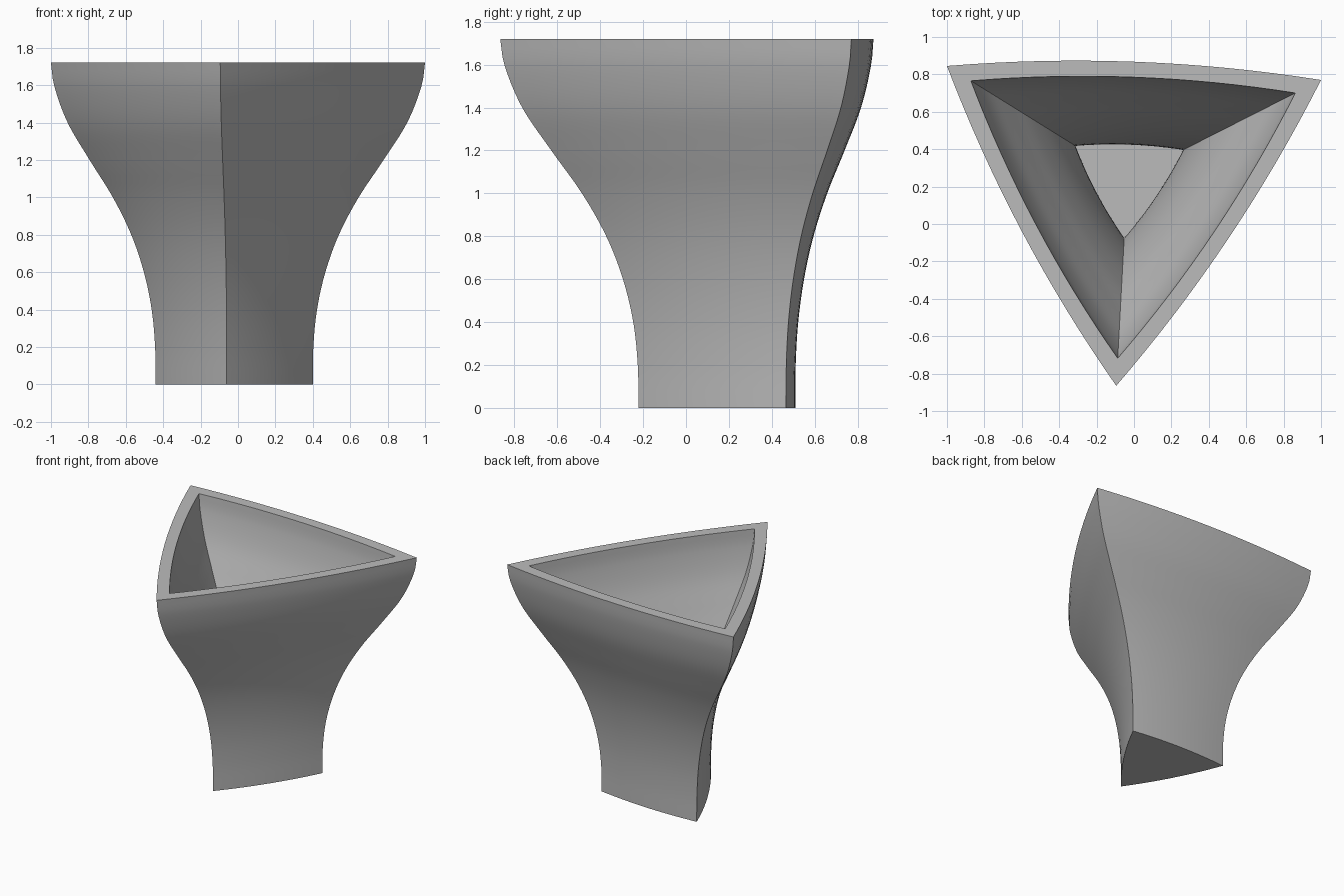
import bpy
import bmesh
import math
from mathutils import Vector

cube = bpy.data.objects.get("Cube")
if cube:
    bpy.data.objects.remove(cube)

HEIGHT, WALL, STEPS, SEGS = 1.72, 0.08, 40, 16
CENTRE = Vector((-0.035, 0.245))
CORNERS = [Vector(c) for c in ((-1, 0.845), (-0.095, -0.865), (1, 0.77))]
# Flare of the body: (height, size relative to the rim)
FLARE = [(0, .42), (.2, .423), (.4, .442), (.6, .485), (.8, .555), (1.0, .657),
         (1.2, .786), (1.4, .908), (1.6, .983), (HEIGHT, 1.0)]


def slope(i):
    a, b = FLARE[max(i - 1, 0)], FLARE[min(i + 1, len(FLARE) - 1)]
    return (b[1] - a[1]) / (b[0] - a[0])


def size(z):
    """Smooth cubic through the flare points."""
    i = max(k for k in range(len(FLARE) - 1) if FLARE[k][0] <= z or k == 0)
    (z0, s0), (z1, s1) = FLARE[i], FLARE[i + 1]
    h = z1 - z0
    t = (z - z0) / h
    return (s0 * (1 + 2 * t) * (1 - t) ** 2 + slope(i) * h * t * (1 - t) ** 2
            + s1 * t * t * (3 - 2 * t) + slope(i + 1) * h * t * t * (t - 1))


def inner_size(z):
    """Size of the hollow, keeping an even wall thickness."""
    d = 0.01
    lean = (size(min(z + d, HEIGHT)) - size(z - d)) / (2 * d)
    return size(z) - 0.1325 * math.sqrt(1 + (0.6 * lean) ** 2)


# Rounded triangle outline, with gently bowed sides
outline = []
for k in range(3):
    a, b = CORNERS[k], CORNERS[(k + 1) % 3]
    out = Vector(((b - a).y, -(b - a).x)).normalized()
    if out.dot((a + b) / 2 - CENTRE) < 0:
        out = -out
    for j in range(SEGS):
        t = j / SEGS
        outline.append(a.lerp(b, t) + out * 0.06 * 4 * t * (1 - t) - CENTRE)

bm = bmesh.new()


def ring(s, z):
    return [bm.verts.new((*(CENTRE + p * s), z)) for p in outline]


# Up the outside, over the rim and down the inside
outer = [ring(size(HEIGHT * i / STEPS), HEIGHT * i / STEPS) for i in range(STEPS + 1)]
inner = []
for i in range(STEPS, -1, -1):
    z = WALL + (HEIGHT - WALL) * i / STEPS
    inner.append(ring(inner_size(z), z))
rings = outer + inner
n = len(outline)
for lo, hi in zip(rings, rings[1:]):
    for j in range(n):
        k = (j + 1) % n
        bm.faces.new((lo[j], lo[k], hi[k], hi[j]))
# Base and inside floor
bm.faces.new(rings[0][::-1])
bm.faces.new(rings[-1])
bmesh.ops.recalc_face_normals(bm, faces=bm.faces)

mesh = bpy.data.meshes.new("vase_body")
bm.to_mesh(mesh)
bm.free()
vase = bpy.data.objects.new("vase_body", mesh)
bpy.context.collection.objects.link(vase)

# Plain grey finish
grey = bpy.data.materials.new("plain_grey")
grey.use_nodes = True
colour = (0.5, 0.5, 0.5, 1)
grey.diffuse_color = colour
grey.node_tree.nodes["Principled BSDF"].inputs["Base Color"].default_value = colour
mesh.materials.append(grey)

bpy.ops.object.select_all(action="DESELECT")
vase.select_set(True)
bpy.context.view_layer.objects.active = vase
bpy.ops.object.shade_smooth_by_angle(angle=math.radians(30))
